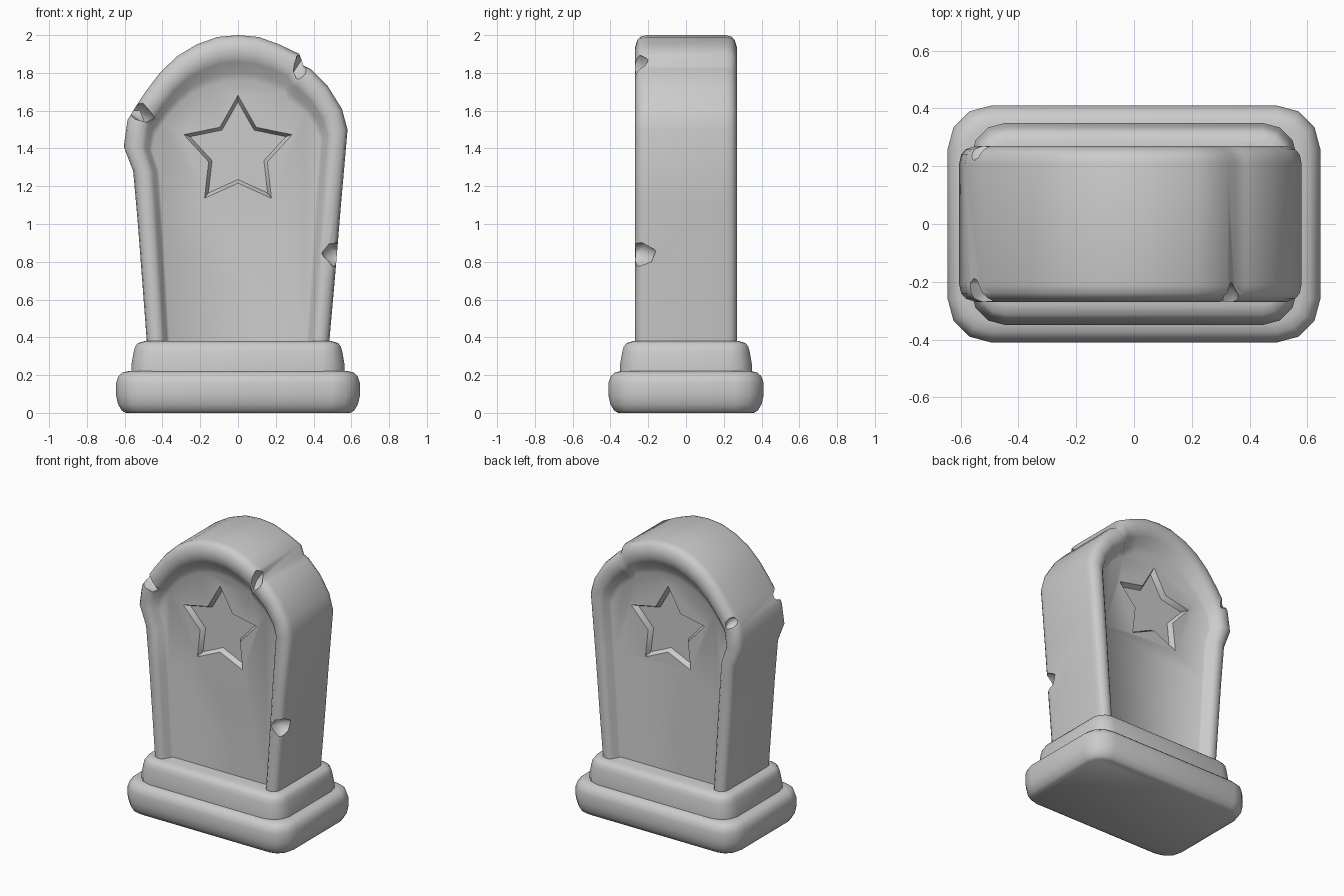
import bpy, bmesh, math
from mathutils import Vector

cube = bpy.data.objects.get("Cube")
if cube:
    bpy.data.objects.remove(cube, do_unlink=True)

stone = bpy.data.materials.new("grey stone")
stone.use_nodes = True
GREY = (0.6, 0.6, 0.6, 1)
stone.diffuse_color = GREY
stone.node_tree.nodes["Principled BSDF"].inputs["Base Color"].default_value = GREY


def loft(name, rings):
    """Skin a list of equal-length point rings and cap both ends."""
    bm = bmesh.new()
    loops = [[bm.verts.new(p) for p in ring] for ring in rings]
    n = len(loops[0])
    for a, b in zip(loops, loops[1:]):
        for i in range(n):
            j = (i + 1) % n
            bm.faces.new((a[i], a[j], b[j], b[i]))
    bm.faces.new(loops[0])
    bm.faces.new(loops[-1])
    bmesh.ops.recalc_face_normals(bm, faces=bm.faces)
    mesh = bpy.data.meshes.new(name)
    bm.to_mesh(mesh)
    bm.free()
    ob = bpy.data.objects.new(name, mesh)
    bpy.context.collection.objects.link(ob)
    mesh.materials.append(stone)
    return ob


def select(ob):
    bpy.ops.object.select_all(action='DESELECT')
    ob.select_set(True)
    bpy.context.view_layer.objects.active = ob


def smooth(ob, degrees):
    select(ob)
    bpy.ops.object.shade_smooth_by_angle(angle=math.radians(degrees))


def carve(ob, cutter):
    select(ob)
    mod = ob.modifiers.new("carve", 'BOOLEAN')
    mod.operation = 'DIFFERENCE'
    mod.solver = 'EXACT'
    mod.object = cutter
    bpy.ops.object.modifier_apply(modifier=mod.name)
    bpy.data.objects.remove(cutter, do_unlink=True)


# Plinth slabs: rounded rectangles stacked along a soft profile
def slab(name, hx, hy, radius, profile):
    rings = []
    for inset, z in profile:
        ring = []
        for q in range(4):
            sx, sy = (1, -1, -1, 1)[q], (1, 1, -1, -1)[q]
            for k in range(4):
                t = math.radians(90 * q + 30 * k)
                r = radius - inset
                ring.append((sx * (hx - radius) + r * math.cos(t),
                             sy * (hy - radius) + r * math.sin(t), z))
        rings.append(ring)
    smooth(loft(name, rings), 60)


slab("lower_plinth", 0.645, 0.41, 0.15,
     [(0.05, 0), (0.03, 0.012), (0.01, 0.045), (0, 0.09), (0, 0.16),
      (0.012, 0.195), (0.035, 0.215), (0.07, 0.222)])
slab("upper_plinth", 0.565, 0.35, 0.12,
     [(0, 0.2), (0, 0.25), (0.012, 0.32), (0.02, 0.35), (0.035, 0.37), (0.07, 0.38)])

# Headstone outline, with the broken step and the worn shoulder
outline = [(0.48, 0.34), (0.512, 0.7), (0.545, 1.1), (0.58, 1.5), (0.55, 1.61),
           (0.475, 1.73), (0.385, 1.82), (0.347, 1.838), (0.325, 1.9), (0.22, 1.95),
           (0.11, 1.99), (0, 2.0), (-0.11, 1.99), (-0.22, 1.95), (-0.32, 1.89),
           (-0.41, 1.805), (-0.49, 1.7), (-0.53, 1.64), (-0.585, 1.55),
           (-0.605, 1.41), (-0.555, 1.28), (-0.53, 1.0), (-0.48, 0.34)]


def shrink(width, centre, height):
    return [(x * width, z if z < centre else centre + (z - centre) * height)
            for x, z in outline]


crest = shrink(0.82, 1.4, 0.78)     # inner lip of the raised rim
floor = shrink(0.75, 1.35, 0.63)    # sunken panel


def ring(a, b, t, y):
    return [(p[0] + (q[0] - p[0]) * t, y, p[1] + (q[1] - p[1]) * t) for p, q in zip(a, b)]


half = [(crest, floor, 1, 0.2), (crest, floor, 0.6, 0.215), (crest, floor, 0.1, 0.25),
        (outline, crest, 0.85, 0.267), (outline, crest, 0.5, 0.27),
        (outline, crest, 0.2, 0.258), (outline, crest, 0.06, 0.24), (outline, crest, 0, 0.21)]
rings = [ring(a, b, t, -y) for a, b, t, y in half]
rings += [ring(a, b, t, y) for a, b, t, y in reversed(half)]
headstone = loft("headstone", rings)


# Engraved star, front and back
def star_ring(scale, y):
    pts = []
    for k in range(10):
        r = (0.31 if k % 2 == 0 else 0.168) * scale
        t = math.radians(90 + 36 * k)
        pts.append((r * math.cos(t), y, 1.38 + r * math.sin(t)))
    return pts


for side in (-1, 1):
    carve(headstone, loft("star_cutter", [star_ring(1.1, side * 0.24),
                                          star_ring(0.86, side * 0.165)]))


# Chips knocked out of the edges
def chip(location, size, tilt):
    bpy.ops.mesh.primitive_ico_sphere_add(subdivisions=1, radius=1, location=location,
                                          rotation=(0, tilt, 0.3))
    cutter = bpy.context.object
    cutter.scale = size
    cutter.data.materials.append(stone)
    bpy.context.view_layer.update()
    carve(headstone, cutter)


chip((-0.53, -0.27, 1.6), (0.11, 0.1, 0.05), 0.6)
chip((-0.56, 0.28, 1.6), (0.1, 0.07, 0.045), 0.6)
chip((0.525, -0.25, 0.84), (0.09, 0.1, 0.07), 0.4)
chip((0.34, -0.28, 1.84), (0.045, 0.09, 0.09), 0.3)

smooth(headstone, 50)
